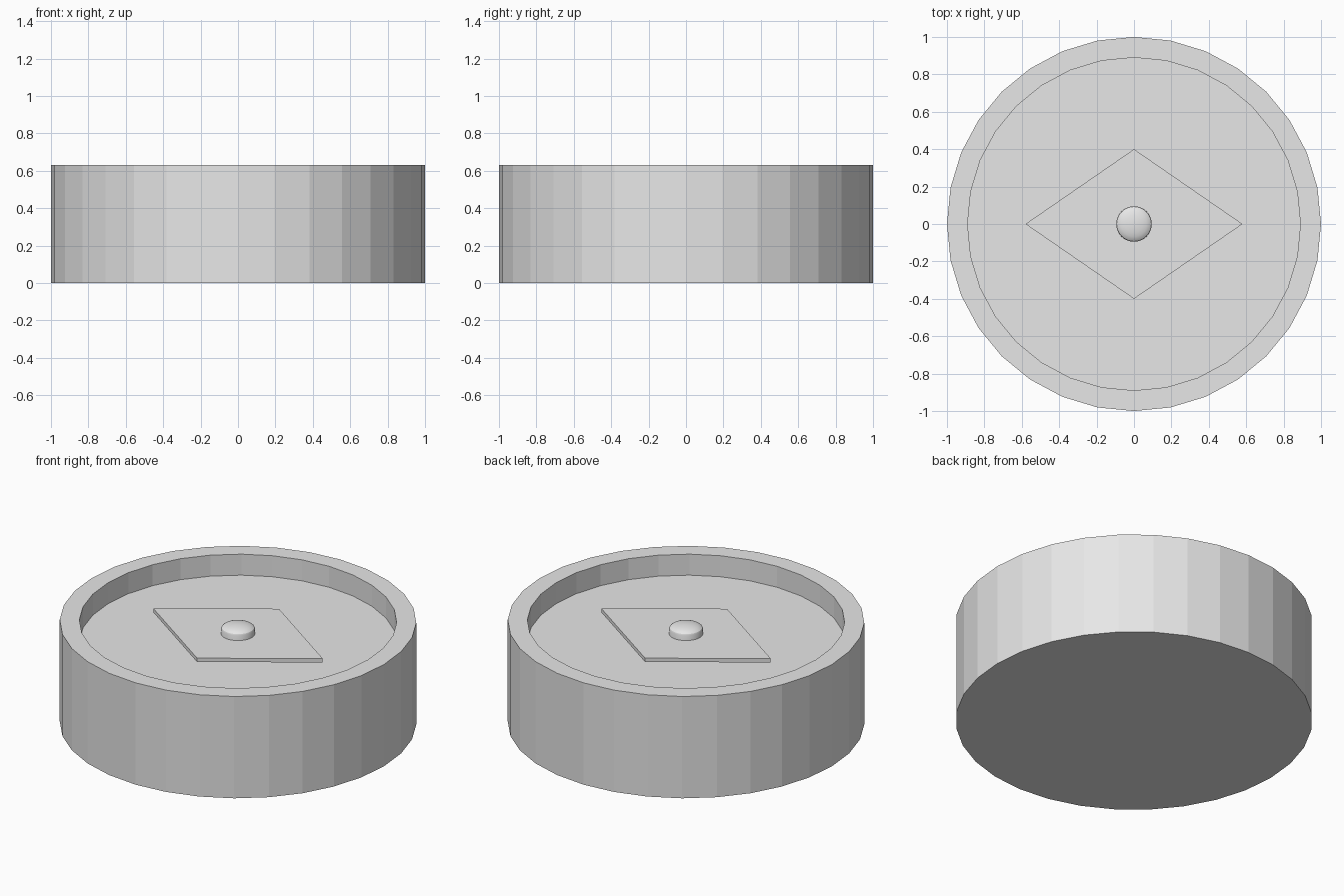
import bpy, bmesh, math

if "Cube" in bpy.data.objects:
    bpy.data.objects.remove(bpy.data.objects["Cube"])

SIDES = 32

grey = bpy.data.materials.new("plain grey")
grey.diffuse_color = (0.8, 0.8, 0.8, 1)
grey.use_nodes = True
grey.node_tree.nodes["Principled BSDF"].inputs["Base Color"].default_value = grey.diffuse_color


def finish(name, bm):
    bmesh.ops.recalc_face_normals(bm, faces=bm.faces)
    mesh = bpy.data.meshes.new(name)
    bm.to_mesh(mesh)
    bm.free()
    mesh.materials.append(grey)
    obj = bpy.data.objects.new(name, mesh)
    bpy.context.collection.objects.link(obj)
    return obj


def lathe(name, profile):
    """Stack rings of (radius, height) and cap both ends."""
    bm = bmesh.new()
    rings = []
    for r, z in profile:
        rings.append([bm.verts.new((r * math.cos(a), r * math.sin(a), z))
                      for a in (2 * math.pi * i / SIDES for i in range(SIDES))])
    for low, high in zip(rings, rings[1:]):
        for i in range(SIDES):
            j = (i + 1) % SIDES
            bm.faces.new((low[i], low[j], high[j], high[i]))
    bm.faces.new(rings[0])
    bm.faces.new(rings[-1])
    return finish(name, bm)


# Round case: outer wall, rim and recessed dial
lathe("case", [(1, 0), (1, 0.63), (0.89, 0.63), (0.89, 0.50)])

# Thin diamond needle held just above the dial
bm = bmesh.new()
face = bm.faces.new([bm.verts.new((x, y, 0.53)) for x, y in
                     ((0.58, 0), (0, 0.40), (-0.58, 0), (0, -0.40))])
top = bmesh.ops.extrude_face_region(bm, geom=[face], use_keep_orig=True)
for v in top["geom"]:
    if isinstance(v, bmesh.types.BMVert):
        v.co.z += 0.024
finish("needle", bm)

# Pivot pin with a low domed head
dome = [(0.095 * math.cos(t), 0.585 + 0.03 * math.sin(t))
        for t in (math.radians(a) for a in (0, 15, 30, 45, 60, 75, 86))]
pin = lathe("pivot_pin", [(0.095, 0.50)] + dome)
bpy.context.view_layer.objects.active = pin
pin.select_set(True)
bpy.ops.object.shade_smooth_by_angle(angle=math.radians(30))
